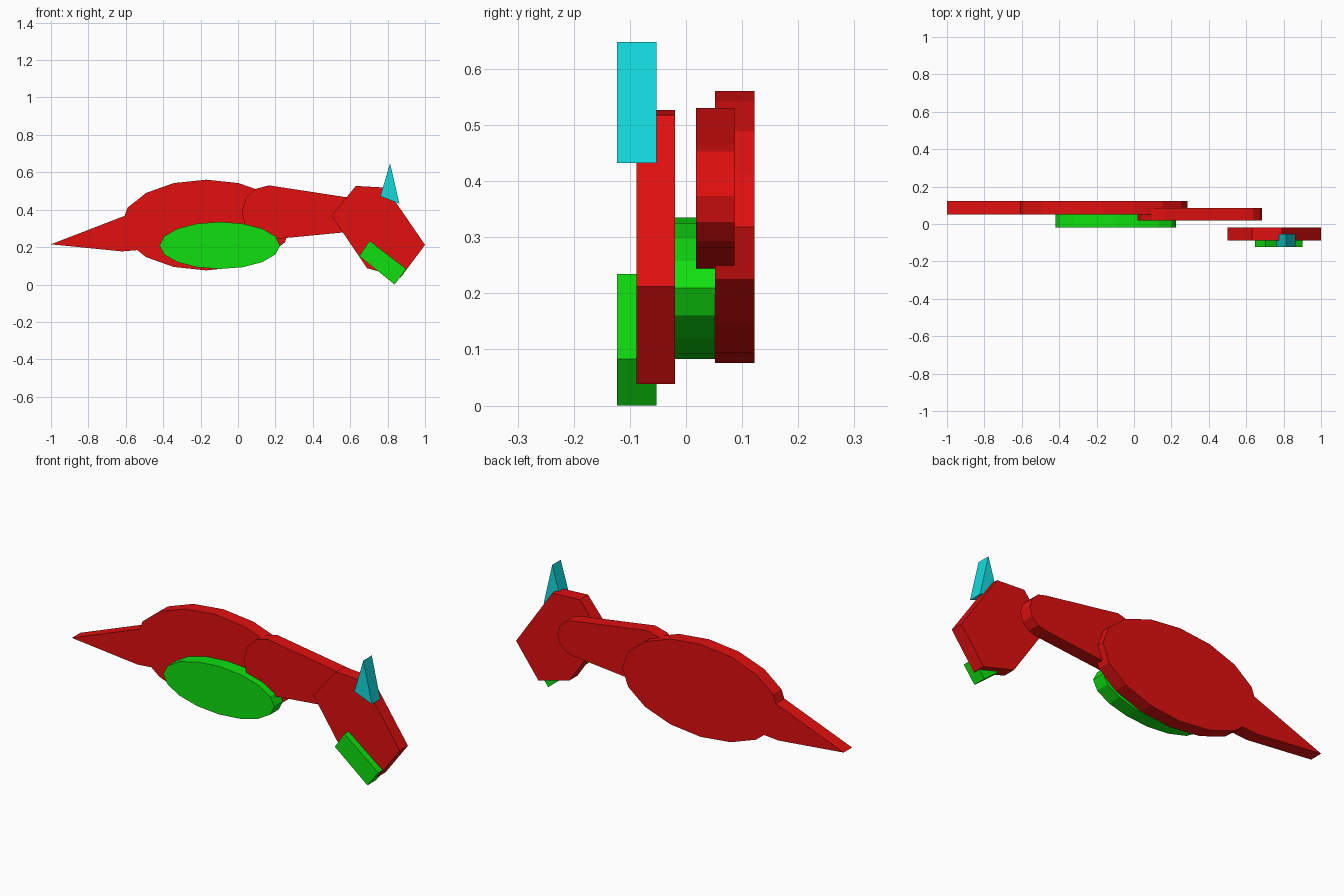
import bpy, bmesh, math

if "Cube" in bpy.data.objects:
    bpy.data.objects.remove(bpy.data.objects["Cube"])


def material(name, rgb):
    m = bpy.data.materials.new(name)
    m.diffuse_color = (*rgb, 1.0)
    m.use_nodes = True
    m.node_tree.nodes["Principled BSDF"].inputs["Base Color"].default_value = m.diffuse_color
    return m


RED = material("red", (0.75, 0.005, 0.005))
GREEN = material("green", (0.005, 0.74, 0.005))
CYAN = material("cyan", (0.006, 0.70, 0.72))


def arc(cx, cz, rx, rz, start, end, steps):
    """Points on an ellipse in the xz plane, angles in degrees."""
    pts = []
    for i in range(steps + 1):
        a = math.radians(start + (end - start) * i / steps)
        pts.append((cx + rx * math.cos(a), cz + rz * math.sin(a)))
    return pts


def slab(name, outline, y_front, y_back, mat):
    """Flat xz outline extruded along y."""
    bm = bmesh.new()
    face = bm.faces.new([bm.verts.new((x, y_front, z)) for x, z in outline])
    ext = bmesh.ops.extrude_face_region(bm, geom=[face], use_keep_orig=True)
    moved = [g for g in ext["geom"] if isinstance(g, bmesh.types.BMVert)]
    bmesh.ops.translate(bm, verts=moved, vec=(0, y_back - y_front, 0))
    bmesh.ops.recalc_face_normals(bm, faces=bm.faces)
    mesh = bpy.data.meshes.new(name)
    bm.to_mesh(mesh)
    bm.free()
    mesh.materials.append(mat)
    ob = bpy.data.objects.new(name, mesh)
    bpy.context.collection.objects.link(ob)
    return ob


# Rear layer: oval body and pointed tail
slab("body", arc(-0.17, 0.318, 0.455, 0.2425, 0, 360, 16)[:-1], 0.052, 0.122, RED)
slab("tail", [(-1.0, 0.215), (-0.62, 0.177), (-0.5, 0.187), (-0.5, 0.408)],
     0.052, 0.122, RED)

# Oval belly plate in front of the body
slab("belly", arc(-0.0975, 0.209, 0.322, 0.126, 0, 360, 16)[:-1], -0.02, 0.052, GREEN)

# Tapered neck with a rounded end on each side
slab("neck", arc(0.165, 0.385, 0.145, 0.145, 90, 270, 6)
     + arc(0.59, 0.373, 0.095, 0.092, -90, 90, 6), 0.018, 0.086, RED)

# Six-sided head
slab("head", [(0.5, 0.368), (0.63, 0.527), (0.79, 0.518), (1.0, 0.212),
              (0.87, 0.038), (0.69, 0.087)], -0.088, -0.02, RED)

# Front layer: muzzle block and horn
slab("muzzle", [(0.703, 0.234), (0.90, 0.083), (0.837, 0.0), (0.648, 0.152)],
     -0.123, -0.053, GREEN)
slab("horn", [(0.813, 0.648), (0.761, 0.472), (0.863, 0.432)],
     -0.123, -0.053, CYAN)
